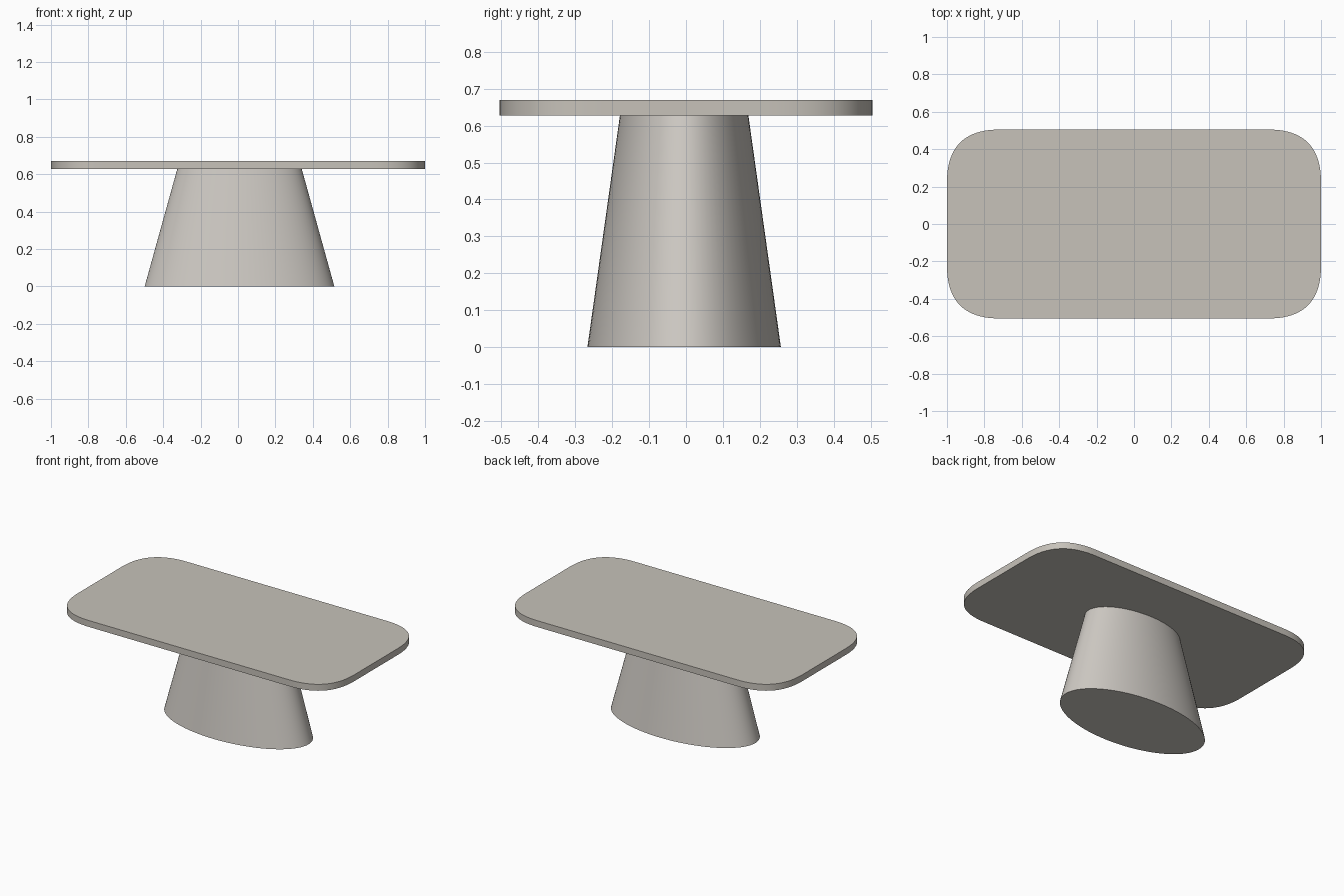
import bpy, bmesh, math

if "Cube" in bpy.data.objects:
    bpy.data.objects.remove(bpy.data.objects["Cube"])


def material(name, rgb):
    m = bpy.data.materials.new(name)
    m.diffuse_color = (*rgb, 1.0)
    m.use_nodes = True
    m.node_tree.nodes["Principled BSDF"].inputs["Base Color"].default_value = m.diffuse_color
    return m


def loft(name, lower, upper, z0, z1, mat):
    """Closed solid between two outlines with matching point counts."""
    bm = bmesh.new()
    a = [bm.verts.new((x, y, z0)) for x, y in lower]
    b = [bm.verts.new((x, y, z1)) for x, y in upper]
    n = len(a)
    for i in range(n):
        j = (i + 1) % n
        bm.faces.new((a[i], a[j], b[j], b[i]))
    bm.faces.new(a[::-1])
    bm.faces.new(b)
    bmesh.ops.recalc_face_normals(bm, faces=bm.faces)
    me = bpy.data.meshes.new(name)
    bm.to_mesh(me)
    bm.free()
    ob = bpy.data.objects.new(name, me)
    bpy.context.collection.objects.link(ob)
    me.materials.append(mat)
    bpy.ops.object.select_all(action='DESELECT')
    ob.select_set(True)
    bpy.context.view_layer.objects.active = ob
    bpy.ops.object.shade_smooth_by_angle(angle=math.radians(35))
    return ob


def soft_rectangle(hx, hy, r, steps=20):
    """Rectangle whose corners are quadratic curves of reach r."""
    pts = []
    for sx, sy in ((1, 1), (-1, 1), (-1, -1), (1, -1)):
        corner = []
        for i in range(steps + 1):
            t = i / steps
            corner.append((sx * (hx - r * t * t), sy * (hy - r * (1 - t) ** 2)))
        pts += corner if sx * sy > 0 else corner[::-1]
    return pts


def ellipse(cx, cy, rx, ry, n=96):
    return [(cx + rx * math.cos(2 * math.pi * i / n),
             cy + ry * math.sin(2 * math.pi * i / n)) for i in range(n)]


top_mat = material("warm grey top", (0.57, 0.54, 0.49))
base_mat = material("light warm grey base", (0.62, 0.59, 0.55))

# Tabletop slab
slab = soft_rectangle(1.0, 0.505, 0.28)
loft("tabletop", slab, slab, 0.627, 0.669, top_mat)

# Tapered oval pedestal
loft("pedestal", ellipse(0.008, -0.005, 0.507, 0.262),
     ellipse(0.008, -0.005, 0.333, 0.174), 0.0, 0.627, base_mat)
